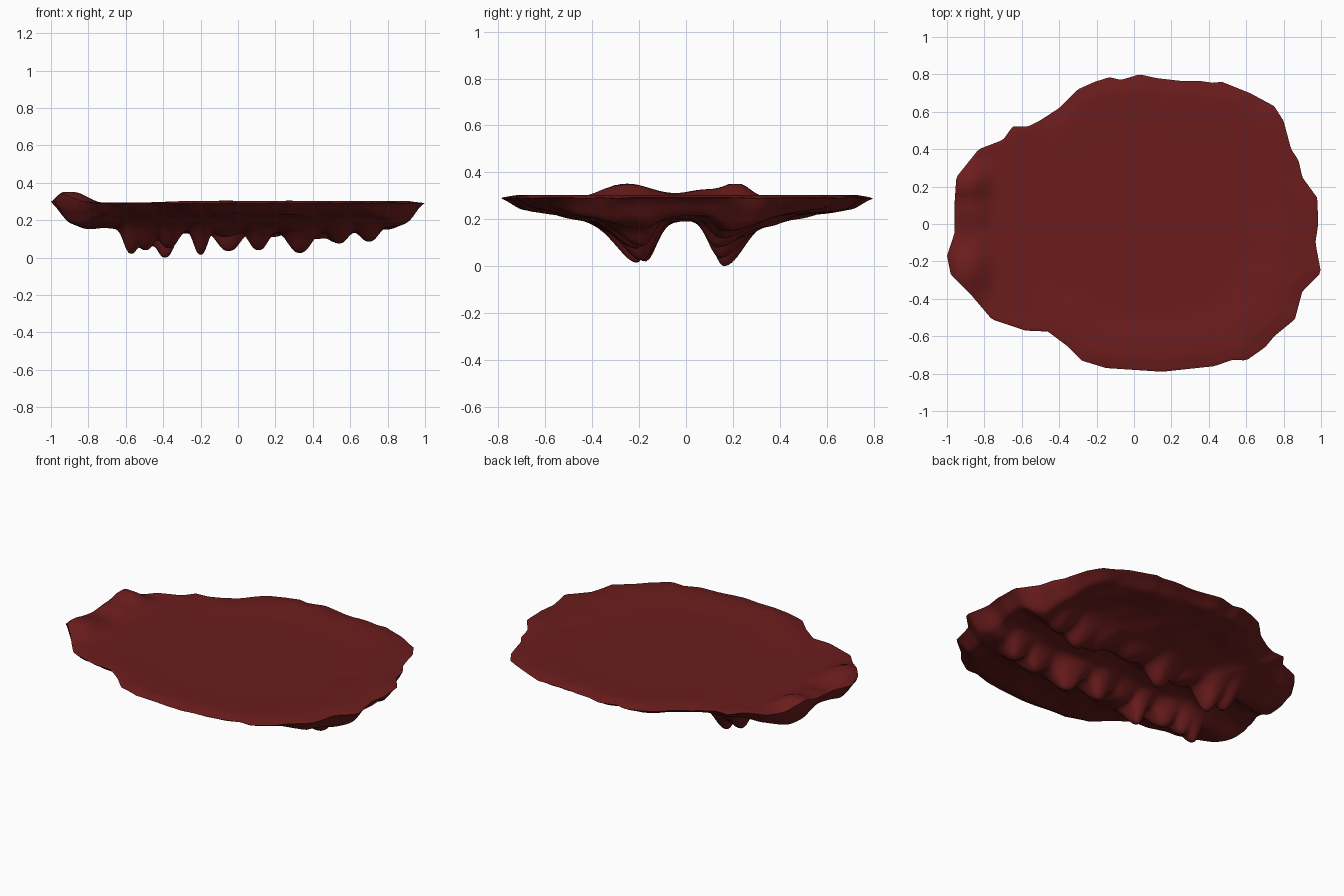
import bpy, bmesh, math
from mathutils import Vector, noise

if "Cube" in bpy.data.objects:
    bpy.data.objects.remove(bpy.data.objects["Cube"])

SEG, RINGS = 260, 64

# Ragged rim outline, counter-clockwise as seen from above
OUTLINE = [(.985, 0), (.98, .14), (.90, .25), (.88, .34), (.84, .40), (.80, .55), (.75, .63),
           (.62, .70), (.47, .76), (.42, .755), (.35, .765), (.25, .765), (.12, .78),
           (.03, .80), (-.07, .77), (-.13, .785), (-.21, .76), (-.30, .72), (-.40, .62),
           (-.50, .555), (-.57, .52), (-.65, .52), (-.70, .45), (-.83, .40), (-.95, .25),
           (-.96, .10), (-.96, -.05), (-1, -.17), (-.98, -.27), (-.87, -.38), (-.76, -.51),
           (-.58, -.57), (-.46, -.575), (-.36, -.65), (-.28, -.73), (-.15, -.77),
           (.15, -.79), (.43, -.76), (.53, -.725), (.60, -.73), (.70, -.66), (.75, -.60),
           (.86, -.51), (.90, -.36), (1, -.26), (.97, -.10)]
# Drips: x, tip height and half-width for each row
FRONT = [(-.57, .02, .05), (-.49, .04, .05), (-.37, .05, .06), (-.20, .015, .045),
         (-.07, .11, .06), (.11, .04, .06), (.33, .025, .075), (.54, .075, .06),
         (.70, .085, .06)]
BACK = [(-.50, .04, .05), (-.39, 0, .06), (-.22, .12, .05), (-.05, .035, .075),
        (.18, .11, .07), (.42, .10, .06), (.53, .08, .06), (.68, .12, .06)]
ROWS = [(-.19, -1, FRONT), (.155, 1, BACK)]


def step(a, b, v):
    t = max(0, min(1, (v - a) / (b - a)))
    return t * t * (3 - 2 * t)


def bell(v, w):
    return math.exp(-(v / w) ** 2)


def rim_point(angle):
    """Where a ray from the centre meets the outline."""
    d = Vector((math.cos(angle), math.sin(angle)))
    for i, a in enumerate(OUTLINE):
        a = Vector(a)
        e = Vector(OUTLINE[(i + 1) % len(OUTLINE)]) - a
        den = d.cross(e)
        if abs(den) < 1e-9:
            continue
        t, u = a.cross(e) / den, a.cross(d) / den
        if t > 0 and -1e-6 <= u <= 1 + 1e-6:
            return d * t
    return d * .9


def top_z(x, y, s):
    z = .293 + .010 * step(.6, .85, s) * (1 - step(.9, 1, s)) * step(-.6, -.2, x)
    z += .005 * noise.noise(Vector((x * 8, y * 8, 5))) * step(.85, 1, s)
    # two raised lumps at the left end
    lump = bell(y + .25, .15) + .55 * bell(y - .08, .1) + bell(y - .22, .075)
    return z + .057 * min(1, lump) * step(-.72, -.88, x) * (1 - .75 * step(-.93, -1, x))


def bottom_z(x, y, s):
    rough = noise.noise(Vector((x * 7, y * 7, 2)))
    # long slopes along the sides, a steeper drop at the two ends
    end = step(.6, .85, abs(x))
    sides = .03 * step(1, .88, s) + .06 * min(1, (1 - s) / .5)
    ends = .07 * step(1, .91, s) + .02 * step(.85, .5, s)
    z = .286 - sides * (1 - end) - ends * end
    z += .012 * rough * step(1, .85, s)
    taper = step(1, .8, abs(x))
    ridges = []
    for y0, side, drips in ROWS:
        yc = y0 + .02 * math.sin(x * 9)
        ridges.append(((y - yc) * side, drips))
    for out, drips in ridges:
        z -= .06 * taper * bell(out, .19 if out > 0 else .07)
    for out, drips in ridges:
        for x0, tip, width in drips:
            w = math.exp(-abs((x - x0) / width) ** 2.6) * bell(out, .10 if out > 0 else .055)
            z += min(0, tip - z) * w
    return z


bm = bmesh.new()
rim = [rim_point(2 * math.pi * i / SEG) for i in range(SEG)]


def skin(height, edge, flip):
    """Fill from the shared rim inward to a centre vertex."""
    prev = edge
    for r in range(RINGS - 1, 0, -1):
        s = r / RINGS
        ring = [bm.verts.new((p.x * s, p.y * s, height(p.x * s, p.y * s, s))) for p in rim]
        for i in range(SEG):
            j = (i + 1) % SEG
            f = [prev[i], prev[j], ring[j], ring[i]]
            bm.faces.new(f[::-1] if flip else f)
        prev = ring
    c = bm.verts.new((0, 0, height(0, 0, 0)))
    for i in range(SEG):
        f = [prev[i], prev[(i + 1) % SEG], c]
        bm.faces.new(f[::-1] if flip else f)


# Thin ragged rim shared by the flat top and the dripping underside
edge = [bm.verts.new((p.x, p.y, top_z(p.x, p.y, 1) - .003)) for p in rim]
skin(top_z, edge, False)
skin(bottom_z, edge, True)
low = min(v.co.z for v in bm.verts)
for v in bm.verts:
    v.co.z -= low * step(.25, .05, v.co.z)

mesh = bpy.data.meshes.new("dripping_slab")
bm.to_mesh(mesh)
bm.free()
slab = bpy.data.objects.new("dripping_slab", mesh)
bpy.context.collection.objects.link(slab)

red = bpy.data.materials.new("dark red")
red.diffuse_color = (.15, .012, .012, 1)
red.use_nodes = True
red.node_tree.nodes["Principled BSDF"].inputs["Base Color"].default_value = red.diffuse_color
mesh.materials.append(red)

bpy.context.view_layer.objects.active = slab
slab.select_set(True)
bpy.ops.object.shade_smooth_by_angle(angle=math.radians(50))
